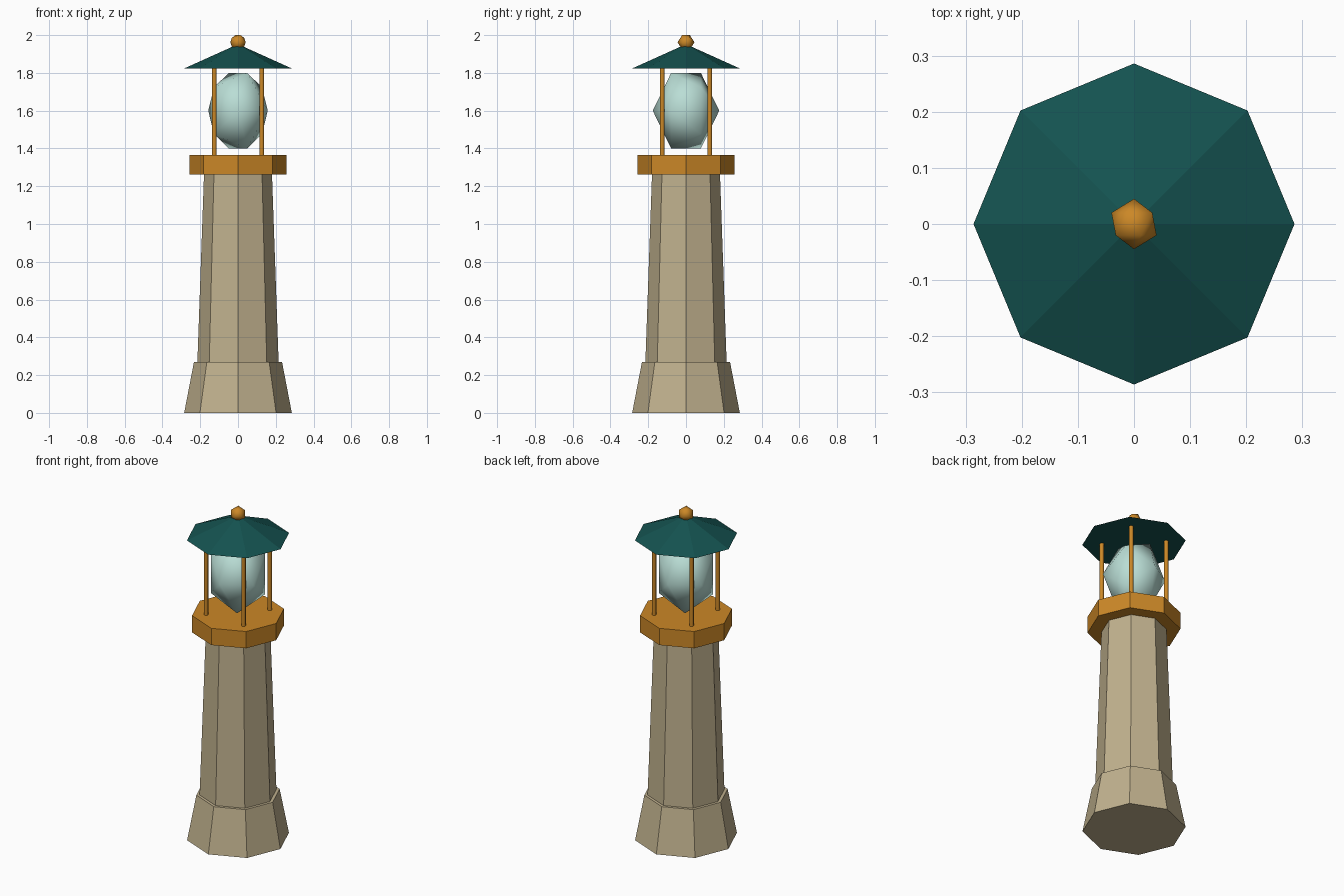
import bpy
import bmesh
import math
from mathutils import Matrix

if "Cube" in bpy.data.objects:
    bpy.data.objects.remove(bpy.data.objects["Cube"])


def material(name, rgb):
    m = bpy.data.materials.new(name)
    m.diffuse_color = (*rgb, 1.0)
    m.use_nodes = True
    m.node_tree.nodes["Principled BSDF"].inputs["Base Color"].default_value = m.diffuse_color
    return m


stone = material("sandstone", (0.53, 0.44, 0.27))
brass = material("brass", (0.60, 0.245, 0.02))
green = material("dark teal", (0.007, 0.085, 0.08))
glass = material("pale glass", (0.49, 0.73, 0.67))


def finish(name, bm, mat, smooth=False):
    me = bpy.data.meshes.new(name)
    for f in bm.faces:
        f.smooth = smooth and len(f.verts) <= 4
    bm.to_mesh(me)
    bm.free()
    me.materials.append(mat)
    ob = bpy.data.objects.new(name, me)
    bpy.context.collection.objects.link(ob)
    return ob


def taper(name, mat, r0, r1, z0, z1, x=0, y=0, sides=8, smooth=False):
    bm = bmesh.new()
    bmesh.ops.create_cone(bm, cap_ends=True, segments=sides, radius1=r0, radius2=r1,
                          depth=z1 - z0, matrix=Matrix.Translation((x, y, (z0 + z1) / 2)))
    return finish(name, bm, mat, smooth)


def ball(name, mat, r, rz, z):
    # smooth-shaded icosahedron with its poles on the y axis
    bm = bmesh.new()
    m = (Matrix.Translation((0, 0, z)) @ Matrix.Diagonal((r, r, rz, 1))
         @ Matrix.Rotation(math.pi / 2, 4, 'X'))
    bmesh.ops.create_icosphere(bm, subdivisions=1, radius=1, matrix=m)
    return finish(name, bm, mat, True)


# tower
taper("base", stone, 0.285, 0.233, 0.0, 0.27)
taper("shaft", stone, 0.215, 0.18, 0.27, 1.262)
taper("gallery", brass, 0.257, 0.257, 1.262, 1.364)

# lantern
ball("lamp", glass, 0.176, 0.235, 1.6)
for i, (sx, sy) in enumerate([(-1, -1), (1, -1), (1, 1), (-1, 1)]):
    taper(f"post_{i + 1}", brass, 0.0125, 0.0125, 1.36, 1.826,
          sx * 0.126, sy * 0.126, sides=8, smooth=True)

# roof
taper("roof", green, 0.286, 0.0, 1.823, 1.952)
ball("finial", brass, 0.045, 0.045, 1.962)
